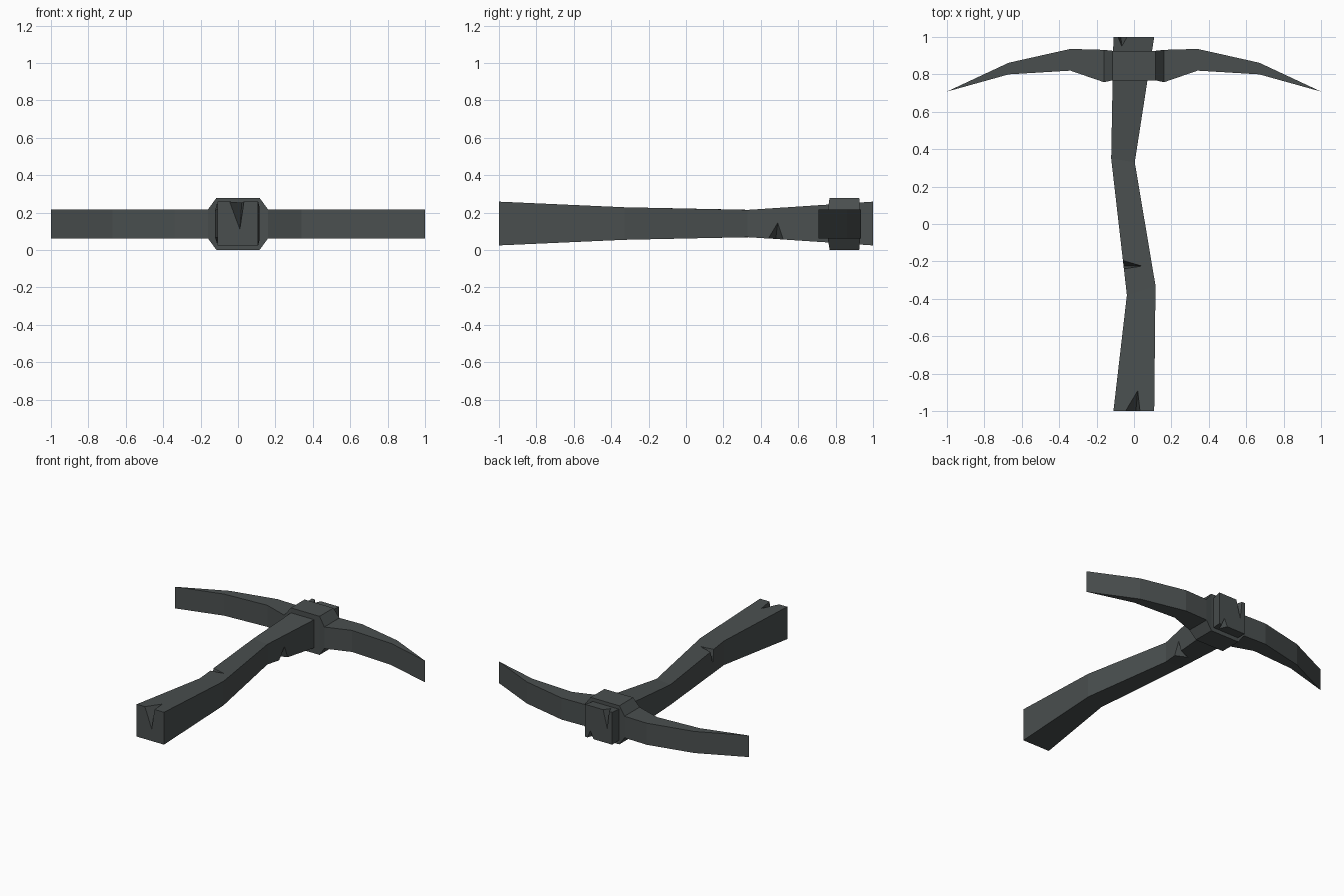
import bpy, bmesh
from mathutils import Vector

cube = bpy.data.objects.get("Cube")
if cube:
    bpy.data.objects.remove(cube)

# One dark slate colour for the whole tool
slate = bpy.data.materials.new("dark_slate")
slate.use_nodes = True
COLOR = (0.068, 0.078, 0.078, 1)
slate.diffuse_color = COLOR
slate.node_tree.nodes["Principled BSDF"].inputs["Base Color"].default_value = COLOR


def finish(name, bm):
    bmesh.ops.recalc_face_normals(bm, faces=bm.faces)
    mesh = bpy.data.meshes.new(name)
    bm.to_mesh(mesh)
    bm.free()
    mesh.materials.append(slate)
    obj = bpy.data.objects.new(name, mesh)
    bpy.context.collection.objects.link(obj)
    return obj


def loft(name, rings):
    """Join four-cornered rings into a closed solid."""
    bm = bmesh.new()
    loops = [[bm.verts.new(p) for p in ring] for ring in rings]
    for a, b in zip(loops, loops[1:]):
        for i in range(4):
            j = (i + 1) % 4
            bm.faces.new((a[i], a[j], b[j], b[i]))
    bm.faces.new(loops[0])
    bm.faces.new(loops[-1])
    bmesh.ops.remove_doubles(bm, verts=bm.verts, dist=0.0005)
    return finish(name, bm)


# Crooked square handle: left x, left y, right x, right y, half height
MID = 0.1415
bends = [(-0.11, -1, 0.108, -1, 0.117),
         (-0.038, -0.38, 0.115, -0.33, 0.087),
         (-0.122, 0.35, 0.004, 0.33, 0.073),
         (-0.11, 1, 0.108, 1, 0.117)]
handle = loft("handle", [
    [(lx, ly, MID - h), (rx, ry, MID - h), (rx, ry, MID + h), (lx, ly, MID + h)]
    for lx, ly, rx, ry, h in bends])

# Pick head with raised collar: x, front y, back y, half height
half = [(1, 0.708, 0.708, 0.078), (0.67, 0.80, 0.862, 0.078),
        (0.34, 0.82, 0.936, 0.078), (0.16, 0.758, 0.931, 0.078),
        (0.115, 0.768, 0.926, 0.1395)]
stations = half + [(-x, f, b, h) for x, f, b, h in reversed(half)]
loft("pick_head", [
    [(x, f, 0.1395 - h), (x, b, 0.1395 - h), (x, b, 0.1395 + h), (x, f, 0.1395 + h)]
    for x, f, b, h in stations])


def chip(edge_a, edge_b, side_tip, flat_tip, outward):
    """Cut a pointed chip out of a handle edge."""
    a, b = Vector(edge_a), Vector(edge_b)
    outside = (a + b) / 2 + Vector(outward) * 0.05
    bm = bmesh.new()
    for p in (a, b, side_tip, flat_tip, outside):
        bm.verts.new(p)
    bmesh.ops.convex_hull(bm, input=bm.verts)
    cutter = finish("chip_cutter", bm)
    cutter.hide_render = True
    mod = handle.modifiers.new("chip", "BOOLEAN")
    mod.operation = "DIFFERENCE"
    mod.solver = "EXACT"
    mod.object = cutter
    bpy.context.view_layer.objects.active = handle
    bpy.ops.object.modifier_apply(modifier=mod.name)
    bpy.data.objects.remove(cutter)


# Chips: butt end, middle left, lower right, and two at the head end
chip((-0.045, -1, 0.259), (0.032, -1, 0.259), (0.01, -1, 0.11), (0.02, -0.89, 0.254), (0, -1, 1))
chip((-0.059, -0.195, 0.225), (-0.055, -0.24, 0.226), (-0.058, -0.225, 0.13),
     (0.045, -0.225, 0.225), (-1, 0, 1))
chip((0.021, 0.44, 0.061), (0.034, 0.52, 0.056), (0.029, 0.49, 0.145),
     (-0.06, 0.48, 0.058), (1, 0, -1))
chip((-0.085, 1, 0.259), (-0.037, 1, 0.259), (-0.07, 1, 0.13), (-0.065, 0.95, 0.255), (0, 1, 1))
chip((0.04, 1, 0.024), (0.088, 1, 0.024), (0.065, 1, 0.08), (0.06, 0.94, 0.028), (0, 1, -1))
